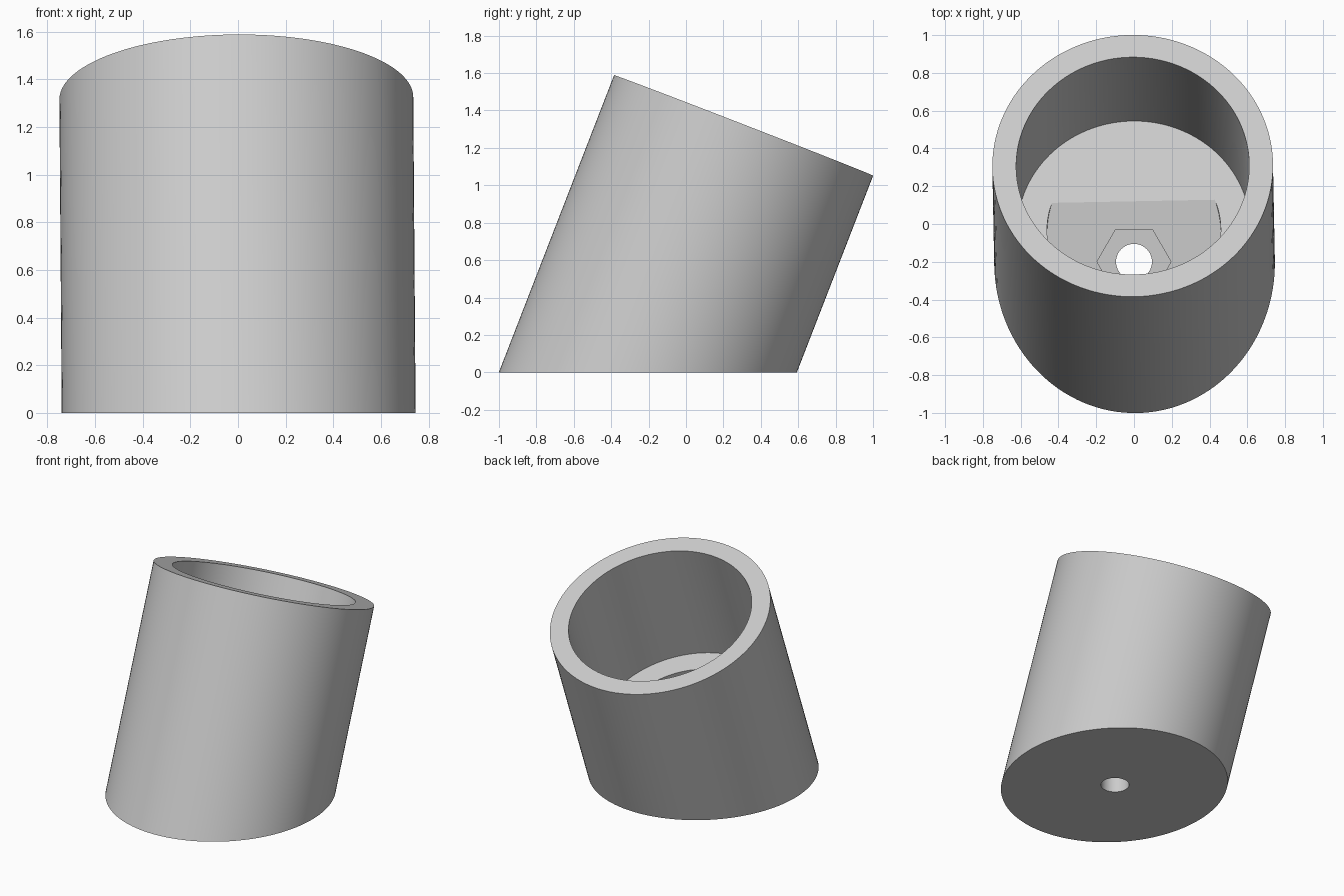
import bpy
import bmesh
import math
from mathutils import Matrix, Vector

if "Cube" in bpy.data.objects:
    bpy.data.objects.remove(bpy.data.objects["Cube"], do_unlink=True)

SIDES = 128
# Frame at the centre of the rim, with its z axis along the leaning cylinder
LEAN = (Matrix.Translation((-0.007, 0.308, 1.32))
        @ Matrix.Rotation(math.radians(1.1), 4, "Z")
        @ Matrix.Rotation(math.radians(-21.2), 4, "X"))
# Upright frame at the screw hole in the base
UPRIGHT = Matrix.Translation((0, -0.2, 0))

grey = bpy.data.materials.new("plain grey")
grey.use_nodes = True
grey.diffuse_color = (0.6, 0.6, 0.6, 1)
grey.node_tree.nodes["Principled BSDF"].inputs["Base Color"].default_value = (0.6, 0.6, 0.6, 1)


def prism(name, radius, low, high, frame, sides=SIDES, floor=None):
    """Solid cylinder along the frame's z axis, optionally cut level at height floor."""
    bm = bmesh.new()
    bmesh.ops.create_cone(bm, cap_ends=True, segments=sides, radius1=radius,
                          radius2=radius, depth=high - low,
                          matrix=frame @ Matrix.Translation((0, 0, (low + high) / 2)))
    if floor is not None:
        cut = bmesh.ops.bisect_plane(bm, geom=bm.verts[:] + bm.edges[:] + bm.faces[:],
                                     plane_co=(0, 0, floor), plane_no=(0, 0, 1),
                                     clear_inner=True)
        rim = [e for e in cut["geom_cut"] if isinstance(e, bmesh.types.BMEdge)]
        bmesh.ops.contextual_create(bm, geom=rim)
    bmesh.ops.recalc_face_normals(bm, faces=bm.faces[:])
    mesh = bpy.data.meshes.new(name)
    bm.to_mesh(mesh)
    bm.free()
    mesh.materials.append(grey)
    obj = bpy.data.objects.new(name, mesh)
    bpy.context.collection.objects.link(obj)
    return obj


# Leaning body with a level base
body = prism("leaning_cup", 0.743, -2, 0, LEAN, floor=0)

# Bore, level seat, nut recess and screw hole
cutters = [
    prism("bore_cutter", 0.617, -0.935, 0.2, LEAN),
    prism("seat_cutter", 0.46, -1.6, -0.8, LEAN, floor=0.39),
    prism("nut_cutter", 0.196, 0.2, 0.6, UPRIGHT, sides=6),
    prism("screw_hole_cutter", 0.095, -0.2, 0.6, UPRIGHT, sides=48),
]
# Turn the nut so that two flats face front and back
turn = Matrix.Rotation(math.radians(30), 4, "Z")
nut = cutters[2].data
if max(abs(v.co.x) for v in nut.vertices) < 0.19:
    nut.transform(UPRIGHT @ turn @ UPRIGHT.inverted())

bpy.ops.object.select_all(action="DESELECT")
body.select_set(True)
bpy.context.view_layer.objects.active = body
for cutter in cutters:
    mod = body.modifiers.new(cutter.name, "BOOLEAN")
    mod.operation = "DIFFERENCE"
    mod.solver = "EXACT"
    mod.object = cutter
    bpy.ops.object.modifier_apply(modifier=mod.name)
    bpy.data.objects.remove(cutter, do_unlink=True)

bpy.ops.object.shade_smooth_by_angle(angle=math.radians(18))
